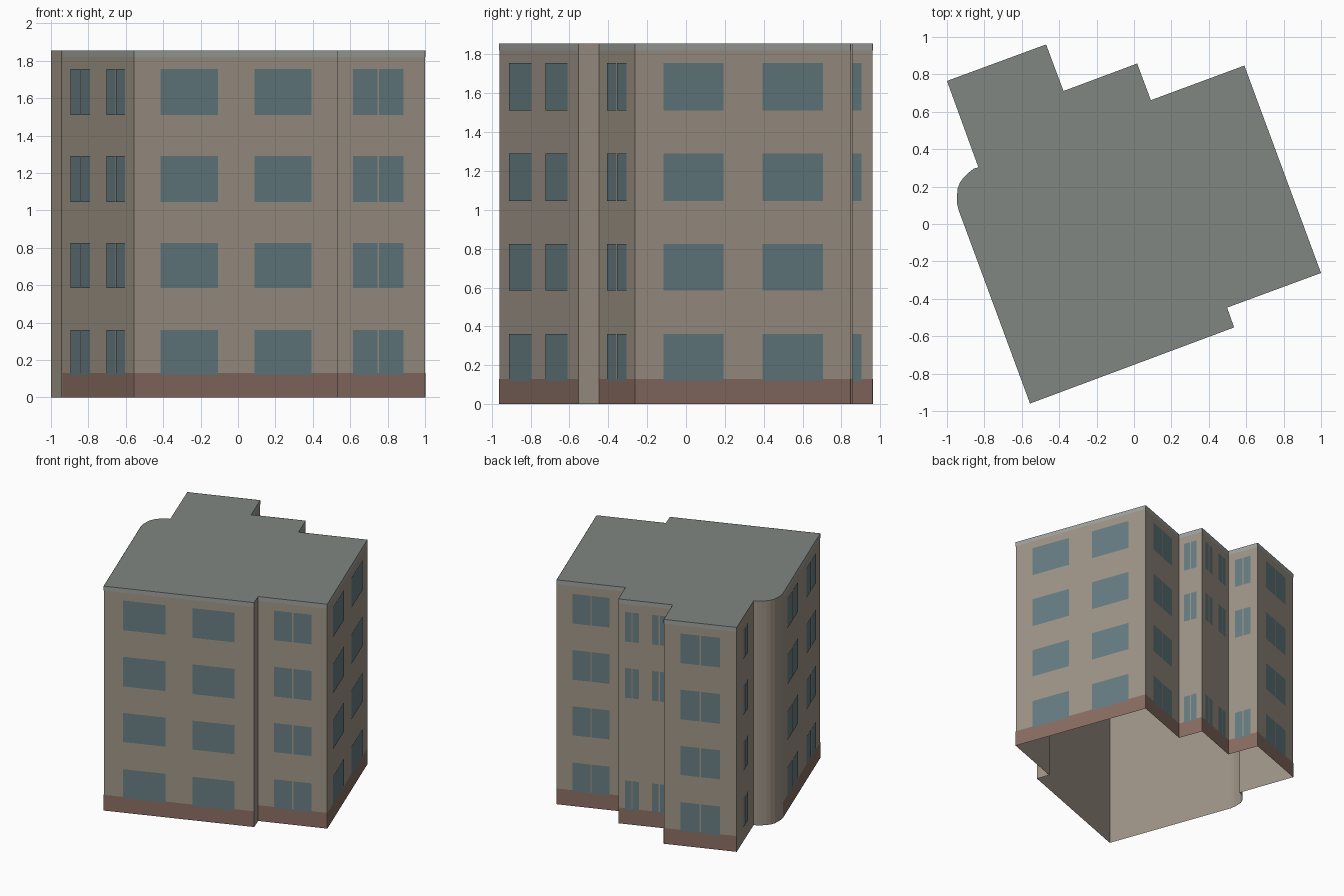
import bpy
from mathutils import Vector

if "Cube" in bpy.data.objects:
    bpy.data.objects.remove(bpy.data.objects["Cube"])

H = 1.855
FLOORS = [(0.12, 0.36), (0.585, 0.825), (1.045, 1.29), (1.51, 1.755)]

# Plan outline, counter-clockwise from the front corner
P = [(-0.556, -0.96), (0.535, -0.553), (0.498, -0.447), (1.0, -0.262),
     (0.59, 0.847), (0.09, 0.662), (0.017, 0.858), (-0.377, 0.711),
     (-0.47, 0.96), (-1.0, 0.765), (-0.832, 0.303)]
BAY = [(-0.857, 0.296), (-0.882, 0.276), (-0.91, 0.25), (-0.93, 0.222),
       (-0.944, 0.187), (-0.946, 0.145), (-0.945, 0.105), (-0.938, 0.075)]
OUT = P + BAY


def material(name, rgb):
    m = bpy.data.materials.new(name)
    m.diffuse_color = (*rgb, 1)
    m.use_nodes = True
    m.node_tree.nodes["Principled BSDF"].inputs["Base Color"].default_value = m.diffuse_color
    return m


WALL = material("wall", (0.35, 0.30, 0.245))
GLASS = material("glass", (0.135, 0.205, 0.225))
BRICK = material("plinth", (0.25, 0.155, 0.125))
ROOF = material("roof", (0.215, 0.24, 0.225))
TRIM = material("trim", (0.34, 0.36, 0.34))


def mesh_object(name, verts, faces, mat):
    me = bpy.data.meshes.new(name)
    me.from_pydata(verts, [], faces)
    me.materials.append(mat)
    ob = bpy.data.objects.new(name, me)
    bpy.context.collection.objects.link(ob)
    return ob


def panels(name, rects, mat, off):
    """Upright rectangles on walls: (start, end, from, to, z0, z1)."""
    verts, faces = [], []
    for a, b, u, v, z0, z1 in rects:
        a, b = Vector(a), Vector(b)
        d = b - a
        n = Vector((d.y, -d.x)).normalized() * off
        p, q = a + d * u + n, a + d * v + n
        k = len(verts)
        verts += [(*p, z0), (*q, z0), (*q, z1), (*p, z1)]
        faces.append((k, k + 1, k + 2, k + 3))
    return mesh_object(name, verts, faces, mat)


# Outer walls (open underneath) and flat roof
n = len(OUT)
mesh_object("walls", [(*p, 0) for p in OUT] + [(*p, H) for p in OUT],
            [(i, (i + 1) % n, (i + 1) % n + n, i + n) for i in range(n)], WALL)
mesh_object("roof", [(*p, H) for p in OUT], [tuple(range(n))], ROOF)

# Plinth and roof trim on the decorated walls
left_wall = (BAY[-1], P[0])
decorated = [(P[i], P[i + 1]) for i in (0, 2, 3, 4, 5, 6, 7, 8)] + [left_wall]
panels("plinth", [(*w, 0, 1, 0, 0.13) for w in decorated], BRICK, 0.0015)
panels("roof_trim", [(*w, 0, 1, 1.82, H) for w in decorated], TRIM, 0.0015)

# Windows: spans along each wall, pane count, floors
ONE = [(0.23, 0.77)]
TWO = [(0.13, 0.41), (0.59, 0.87)]
ALL, SKIP = (0, 1, 2, 3), (0, 2, 3)
layout = [
    ((P[0], P[1]), TWO, 1, ALL),
    ((P[2], P[3]), ONE, 2, ALL),
    ((P[3], P[4]), TWO, 1, ALL),
    ((P[4], P[5]), ONE, 2, ALL),
    ((P[5], P[6]), ONE, 2, SKIP),
    ((P[6], P[7]), [(0.12, 0.38), (0.62, 0.88)], 2, SKIP),
    ((P[7], P[8]), ONE, 2, SKIP),
    ((P[8], P[9]), ONE, 2, ALL),
    ((P[9], P[10]), [(0.36, 0.64)], 2, ALL),
    (left_wall, [(0.12, 0.39), (0.62, 0.88)], 2, ALL),
]
rects = []
for wall, spans, panes, floors in layout:
    gap = 0.005 / (Vector(wall[1]) - Vector(wall[0])).length
    for u, v in spans:
        m = (u + v) / 2
        parts = [(u, v)] if panes == 1 else [(u, m - gap), (m + gap, v)]
        for f in floors:
            rects += [(*wall, s, t, *FLOORS[f]) for s, t in parts]
panels("windows", rects, GLASS, 0.003)
